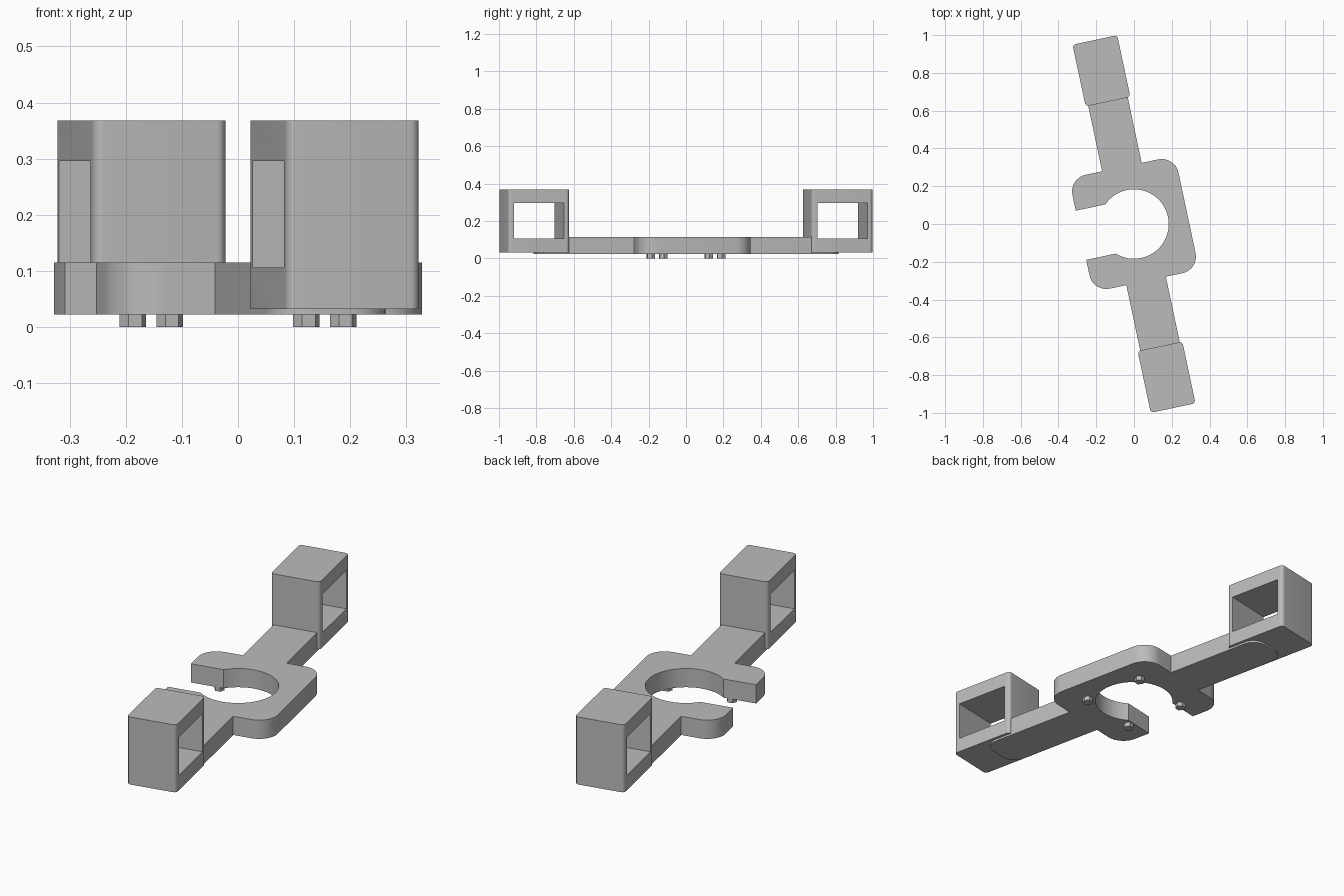
import bpy
import bmesh
from math import cos, sin, pi, atan2, radians
from mathutils import Vector, Matrix

if "Cube" in bpy.data.objects:
    bpy.data.objects.remove(bpy.data.objects["Cube"], do_unlink=True)

GREY = (0.5, 0.5, 0.5, 1)
grey = bpy.data.materials.new("plain grey")
grey.use_nodes = True
grey.diffuse_color = GREY
grey.node_tree.nodes["Principled BSDF"].inputs["Base Color"].default_value = GREY

TILT = Matrix.Rotation(radians(12), 4, "Z")


def rounded(corners, steps=8):
    """Outline from (x, y, radius) corners; every corner with a radius is filleted at a right angle."""
    out = []
    for i, (x, y, r) in enumerate(corners):
        p = Vector((x, y))
        if not r:
            out.append(p)
            continue
        a = (Vector(corners[i - 1][:2]) - p).normalized() * r
        b = (Vector(corners[(i + 1) % len(corners)][:2]) - p).normalized() * r
        for k in range(steps + 1):
            t = k / steps * pi / 2
            out.append(p + a * (1 - sin(t)) + b * (1 - cos(t)))
    return out


def prism(name, outline, low, high):
    """Upright solid from an outline, turned with the whole model."""
    bm = bmesh.new()
    face = bm.faces.new([bm.verts.new((x, y, low)) for x, y in outline])
    top = bmesh.ops.extrude_face_region(bm, geom=[face])["geom"]
    bmesh.ops.translate(bm, vec=(0, 0, high - low),
                        verts=[v for v in top if isinstance(v, bmesh.types.BMVert)])
    bmesh.ops.recalc_face_normals(bm, faces=bm.faces)
    bm.transform(TILT)
    mesh = bpy.data.meshes.new(name)
    bm.to_mesh(mesh)
    bm.free()
    mesh.materials.append(grey)
    ob = bpy.data.objects.new(name, mesh)
    bpy.context.collection.objects.link(ob)
    return ob


def select(ob):
    bpy.ops.object.select_all(action="DESELECT")
    ob.select_set(True)
    bpy.context.view_layer.objects.active = ob


def cut(ob, cutter):
    select(ob)
    mod = ob.modifiers.new("opening", "BOOLEAN")
    mod.operation = "DIFFERENCE"
    mod.solver = "EXACT"
    mod.object = cutter
    bpy.ops.object.modifier_apply(modifier=mod.name)


def rectangle(x, y0, y1, r=0):
    return [(-x, y0, r), (x, y0, r), (x, y1, r), (-x, y1, r)]


# Clamp plate with both arms: half an outline, mirrored, closed by the round bore
HALF, SHOULDER, ARM, BORE, GAP = 0.287, 0.308, 0.107, 0.184, 0.133
half = [(-HALF, GAP, 0), (-HALF, SHOULDER, 0.09), (-ARM, SHOULDER, 0), (-ARM, 0.825, 0.07),
        (ARM, 0.825, 0.07), (ARM, SHOULDER, 0), (HALF, SHOULDER, 0.09)]
outline = rounded(half + [(x, -y, r) for x, y, r in reversed(half)])
mouth = atan2(GAP, -(BORE ** 2 - GAP ** 2) ** 0.5)
outline += [Vector((BORE * cos(a), BORE * sin(a)))
            for a in (mouth * (k / 24 - 1) for k in range(49))]
plate = prism("clamp_plate_with_arms", outline, 0.022, 0.115)
parts = [plate]

# Open box at the end of each arm, with a window right through it
for name, s in (("front", -1), ("back", 1)):
    y0, y1 = sorted((s * 0.662, s * 0.996))
    box = prism(name + "_box", rounded(rectangle(0.121, y0, y1, 0.018)), 0.032, 0.368)
    cutter = prism(name + "_window_cutter",
                   rounded(rectangle(0.2, y0 + 0.031, y1 - 0.031)), 0.106, 0.296)
    cutter.hide_render = True
    cut(box, cutter)
    cut(plate, cutter)
    bpy.data.objects.remove(cutter, do_unlink=True)
    parts.append(box)

# Four small six-sided feet around the bore
for name, sx, sy in (("front_left", 1, -1), ("front_right", -1, -1),
                     ("back_left", 1, 1), ("back_right", -1, 1)):
    ring = [Vector((sx * 0.158 + 0.024 * cos(k * pi / 3), sy * 0.158 + 0.024 * sin(k * pi / 3)))
            for k in range(6)]
    prism(name + "_foot", ring, 0, 0.024)

# Smooth the round corners, keep the hard edges
for ob in parts:
    select(ob)
    bpy.ops.object.shade_smooth_by_angle(angle=radians(30))
